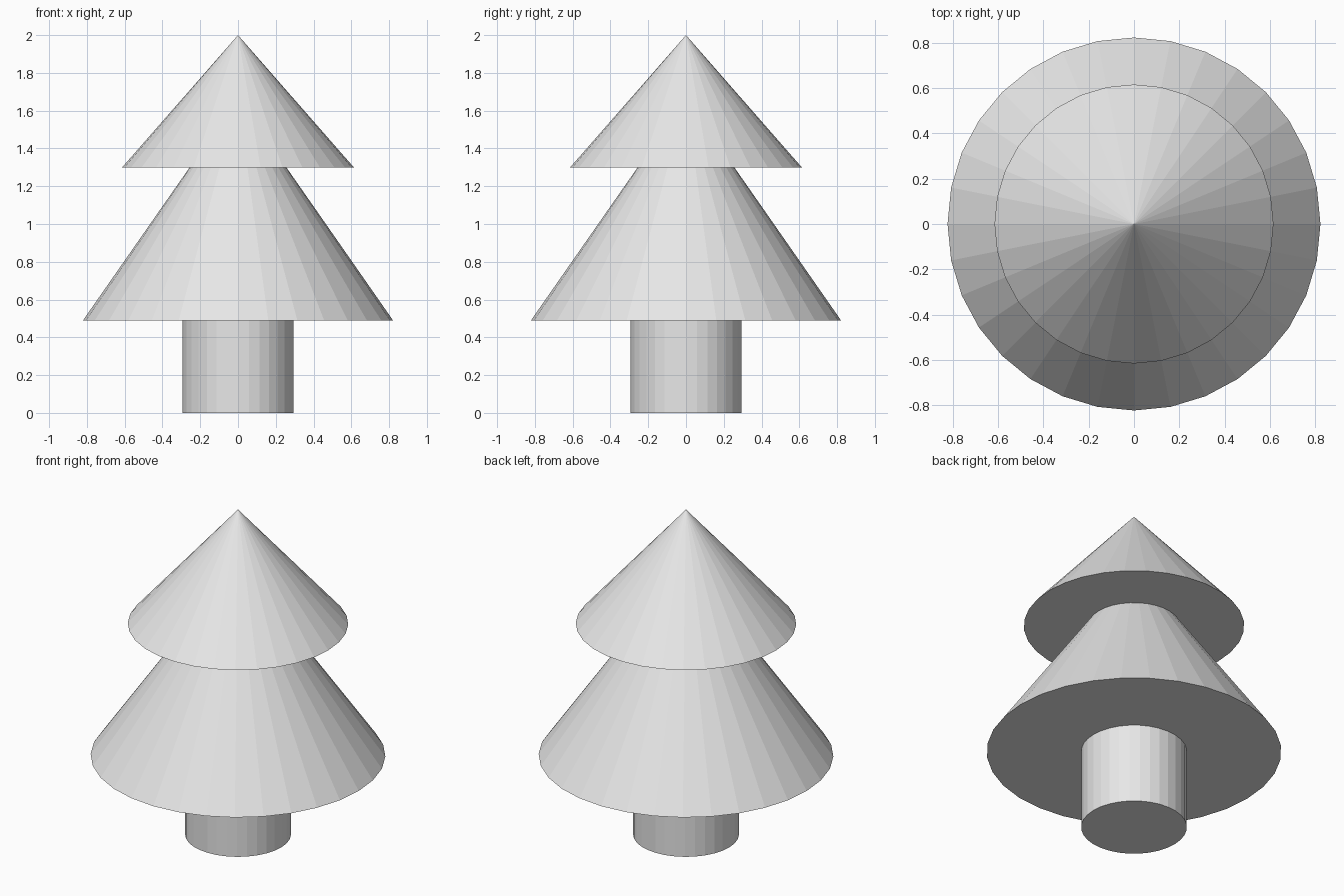
import bpy

cube = bpy.data.objects.get("Cube")
if cube:
    bpy.data.objects.remove(cube, do_unlink=True)

SIDES = 32

# Single plain grey for the whole tree
grey = bpy.data.materials.new("light_grey")
grey.use_nodes = True
colour = (0.8, 0.8, 0.8, 1.0)
grey.diffuse_color = colour
grey.node_tree.nodes["Principled BSDF"].inputs["Base Color"].default_value = colour


def add_part(name, bottom, top, radius, top_radius):
    """Flat-shaded, closed cone or cylinder standing between two heights."""
    bpy.ops.mesh.primitive_cone_add(
        vertices=SIDES, radius1=radius, radius2=top_radius,
        depth=top - bottom, location=(0, 0, (bottom + top) / 2))
    part = bpy.context.object
    part.name = name
    part.data.name = name
    part.data.materials.append(grey)
    return part


# Trunk, then the two tiers of foliage
add_part("trunk", 0, 0.52, 0.295, 0.295)
add_part("lower_foliage", 0.488, 1.667, 0.822, 0)
add_part("upper_foliage", 1.298, 2, 0.615, 0)
